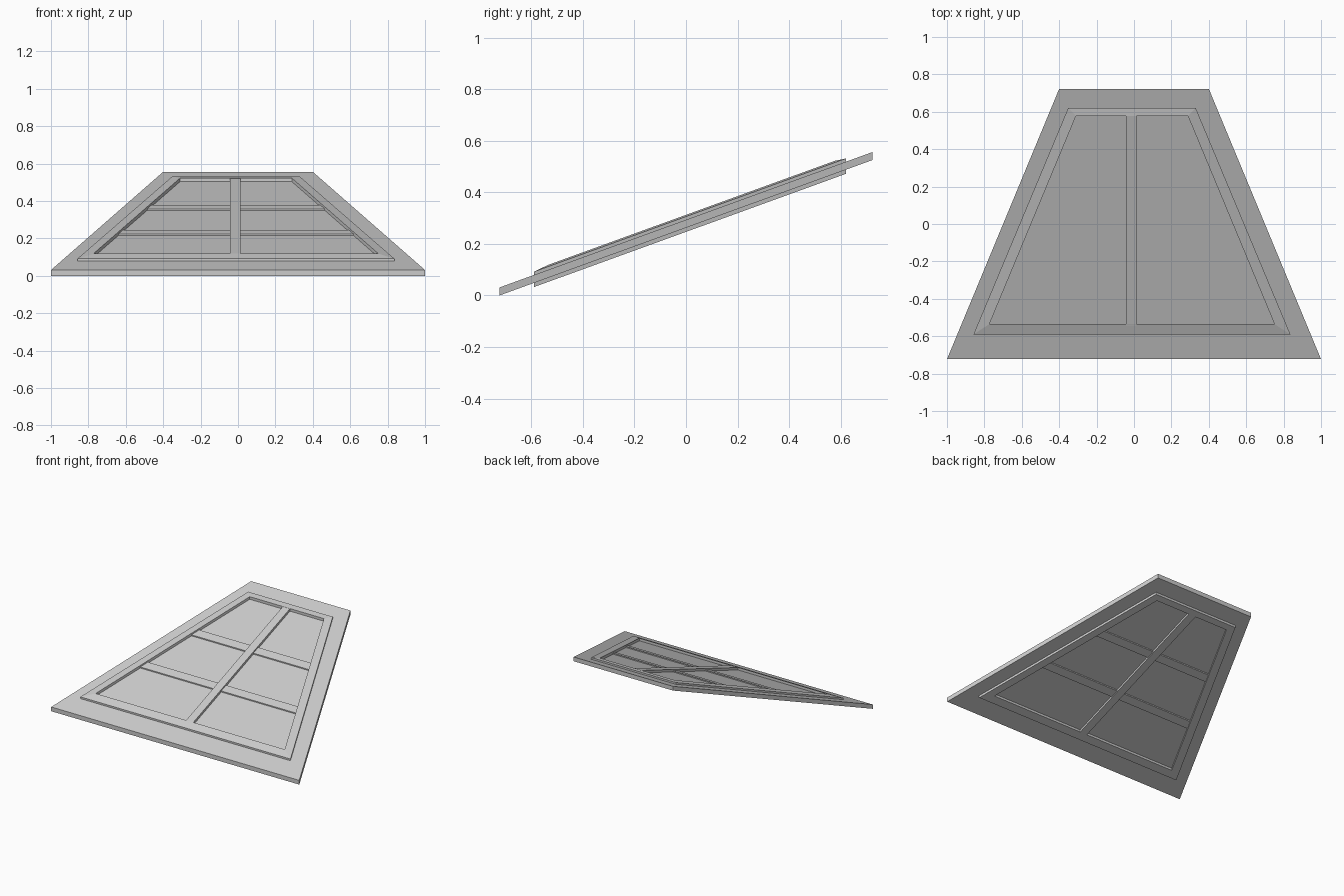
import bpy, bmesh

if "Cube" in bpy.data.objects:
    bpy.data.objects.remove(bpy.data.objects["Cube"])

SLOPE, Y0, THICK = 0.363, -0.723, 0.031


def place(x, y, h):
    """Point at height h above the sloping top face of the slab."""
    return (x, y, THICK + SLOPE * (y - Y0) + h)


def make(name, bm):
    bmesh.ops.recalc_face_normals(bm, faces=bm.faces)
    mesh = bpy.data.meshes.new(name)
    bm.to_mesh(mesh)
    bm.free()
    ob = bpy.data.objects.new(name, mesh)
    bpy.context.collection.objects.link(ob)
    return ob


def plate(name, outline, low, high):
    """Solid plate lying along the slope."""
    bm = bmesh.new()
    a, b = [[bm.verts.new(place(x, y, h)) for x, y in outline] for h in (low, high)]
    bm.faces.new(a)
    bm.faces.new(b)
    for i in range(4):
        j = (i + 1) % 4
        bm.faces.new((a[i], a[j], b[j], b[i]))
    return make(name, bm)


def ring(name, outer, inner, low, high_out, high_in):
    """Four-sided frame whose upper face rises towards the opening."""
    bm = bmesh.new()
    profile = ((outer, low), (outer, high_out), (inner, high_in), (inner, low))
    loops = [[bm.verts.new(place(x, y, h)) for x, y in o] for o, h in profile]
    for k in range(4):
        a, b = loops[k], loops[(k + 1) % 4]
        for i in range(4):
            j = (i + 1) % 4
            bm.faces.new((a[i], a[j], b[j], b[i]))
    return make(name, bm)


def trapezoid(y_low, half_low, y_high, half_high, cx=0.0):
    return [(cx - half_low, y_low), (cx + half_low, y_low),
            (cx + half_high, y_high), (cx - half_high, y_high)]


# sloping main panel
plate("panel", trapezoid(Y0, 1.0, 0.723, 0.4), -THICK, 0)

# window frame standing proud on both sides
CX = -0.011
outer = trapezoid(-0.59, 0.847, 0.62, 0.341, CX)
inner = trapezoid(-0.535, 0.762, 0.578, 0.299, CX)
ring("window_frame", outer, inner, -THICK - 0.016, 0.0125, 0.019)

# upright glazing bar
plate("upright_bar", trapezoid(-0.545, 0.029, 0.585, 0.029, -0.015),
      -THICK - 0.016, 0.018)

# two lower cross bars
for i, yc in enumerate((-0.185, 0.185)):
    def half(y):
        return 0.77 - (y + 0.535) * 0.416
    lo, hi = yc - 0.028, yc + 0.028
    plate(f"cross_bar_{i + 1}", trapezoid(lo, half(lo), hi, half(hi), CX),
          -THICK - 0.008, 0.008)
